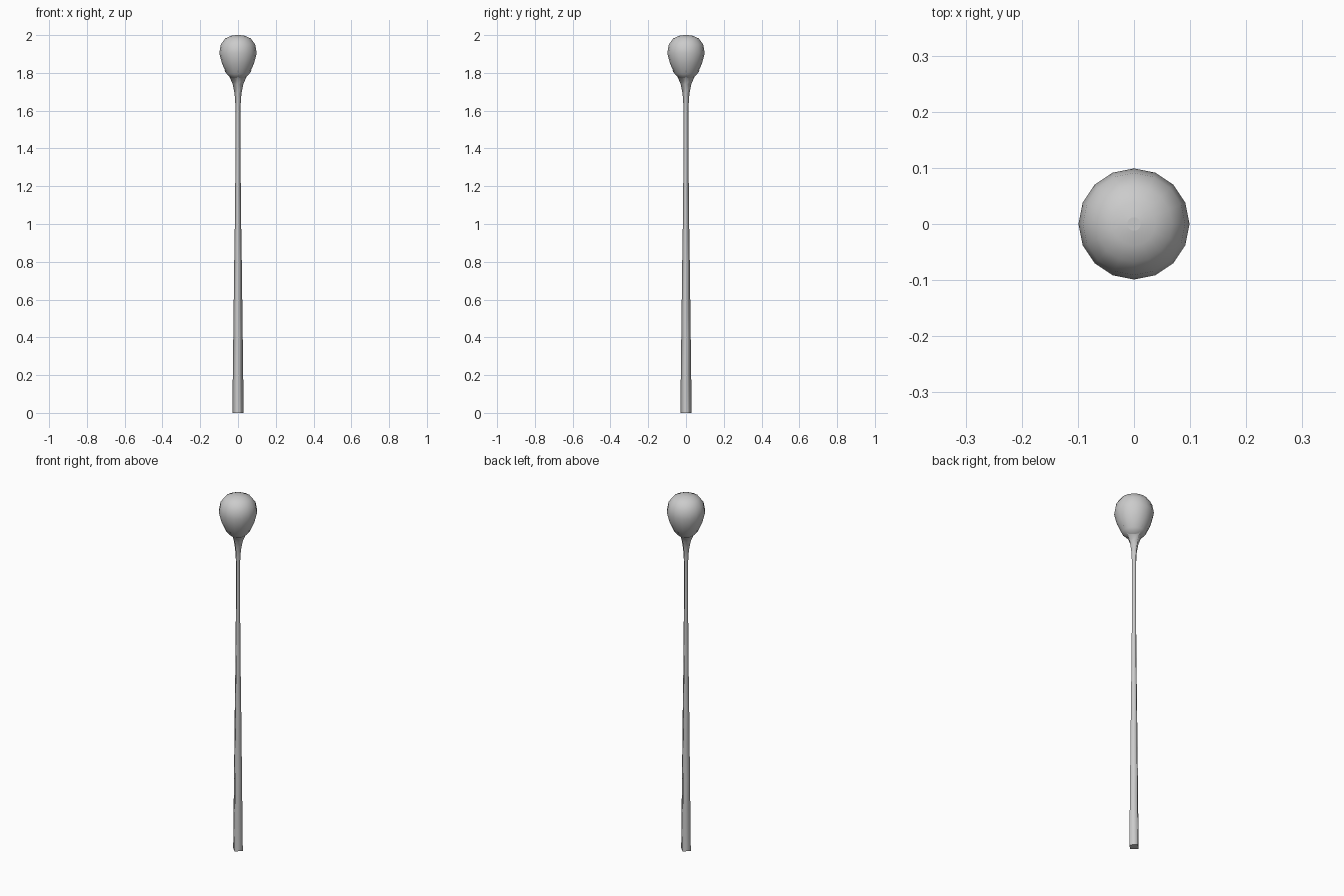
import bpy, bmesh
from math import cos, sin, pi

if "Cube" in bpy.data.objects:
    bpy.data.objects.remove(bpy.data.objects["Cube"])


def lathe(name, profile, sides):
    """Closed solid of stacked rings, with corners on the x and y axes."""
    bm = bmesh.new()
    rings = [[bm.verts.new((r * cos(2 * pi * i / sides), r * sin(2 * pi * i / sides), z))
              for i in range(sides)] for r, z in profile]
    for a, b in zip(rings, rings[1:]):
        for i in range(sides):
            j = (i + 1) % sides
            bm.faces.new((a[i], a[j], b[j], b[i])).smooth = True
    # end caps
    bm.faces.new(rings[0][::-1])
    bm.faces.new(rings[-1])
    # keep the rims of the caps crisp
    for ring in (rings[0], rings[-1]):
        for i in range(sides):
            bm.edges.get((ring[i], ring[(i + 1) % sides])).smooth = False
    mesh = bpy.data.meshes.new(name)
    bm.to_mesh(mesh)
    bm.free()
    obj = bpy.data.objects.new(name, mesh)
    bpy.context.collection.objects.link(obj)
    return obj


# Four-sided tapering stalk that flares into a cup under the bulb
lathe("stalk", [(0.03, 0), (0.025, 0.4), (0.02, 0.8), (0.016, 1.05), (0.013, 1.4),
                (0.013, 1.62), (0.018, 1.69), (0.028, 1.74), (0.045, 1.78),
                (0.064, 1.8), (0.072, 1.812)], 4)

# Egg-shaped bulb, narrower towards the stalk
lathe("bulb", [(0.01, 1.765), (0.04, 1.775), (0.06, 1.795), (0.085, 1.85),
               (0.099, 1.905), (0.091, 1.95), (0.068, 1.982), (0.038, 1.996),
               (0.012, 2.0)], 16)
